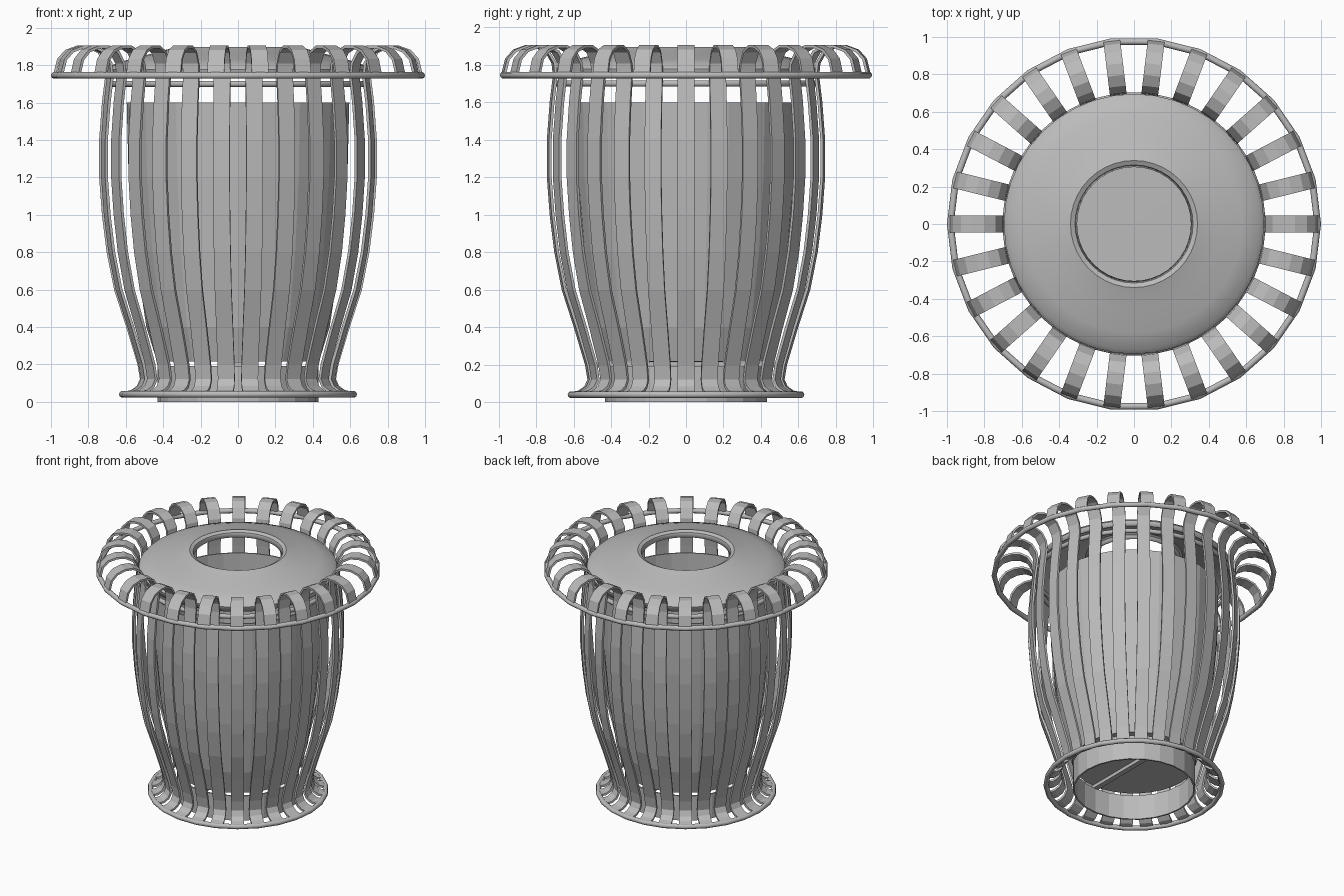
import bpy, bmesh, math
from mathutils import Vector, Matrix

if "Cube" in bpy.data.objects:
    bpy.data.objects.remove(bpy.data.objects["Cube"], do_unlink=True)

SLATS = 26
STEP = math.tau / SLATS

metal = bpy.data.materials.new("grey_metal")
metal.use_nodes = True
GREY = (0.5, 0.5, 0.5, 1)
metal.diffuse_color = GREY
metal.node_tree.nodes["Principled BSDF"].inputs["Base Color"].default_value = GREY


def finish(name, bm, thickness):
    """Turn a bmesh surface into an object with a solid wall."""
    bmesh.ops.remove_doubles(bm, verts=bm.verts, dist=0.0005)
    bmesh.ops.recalc_face_normals(bm, faces=bm.faces)
    mesh = bpy.data.meshes.new(name)
    bm.to_mesh(mesh)
    bm.free()
    mesh.materials.append(metal)
    obj = bpy.data.objects.new(name, mesh)
    bpy.context.collection.objects.link(obj)
    wall = obj.modifiers.new("wall", "SOLIDIFY")
    wall.thickness = thickness
    wall.offset = 0
    return obj


def smooth(obj, angle):
    bpy.ops.object.select_all(action="DESELECT")
    obj.select_set(True)
    bpy.context.view_layer.objects.active = obj
    bpy.ops.object.shade_smooth_by_angle(angle=math.radians(angle))


def lathe(name, profile, steps, thickness):
    """Revolve a (radius, height) profile round the z axis."""
    bm = bmesh.new()
    verts = [bm.verts.new((r, 0, z)) for r, z in profile]
    edges = [bm.edges.new(pair) for pair in zip(verts, verts[1:])]
    bmesh.ops.spin(bm, geom=verts + edges, cent=(0, 0, 0), axis=(0, 0, 1),
                   angle=math.tau, steps=steps)
    return finish(name, bm, thickness)


def ring(name, radius, z, tube):
    bpy.ops.mesh.primitive_torus_add(major_radius=radius, minor_radius=tube,
                                     major_segments=SLATS, minor_segments=10,
                                     location=(0, 0, z))
    obj = bpy.context.object
    obj.name = name
    obj.data.materials.append(metal)
    smooth(obj, 40)


# Bent slats: flared foot, bulging body and a hooked top
path = [(0.62, 0.045), (0.57, 0.055), (0.535, 0.08), (0.517, 0.12), (0.53, 0.2),
        (0.59, 0.4), (0.655, 0.6), (0.695, 0.8), (0.72, 1.0), (0.735, 1.2),
        (0.735, 1.4), (0.72, 1.6), (0.703, 1.74), (0.71, 1.81), (0.745, 1.87),
        (0.80, 1.897), (0.86, 1.897), (0.92, 1.875), (0.96, 1.83), (0.98, 1.75)]
bm = bmesh.new()
for i in range(SLATS):
    turn = Matrix.Rotation(i * STEP, 3, "Z")
    rows = [[bm.verts.new(turn @ Vector((r, side * 0.045, z))) for side in (-1, 1)]
            for r, z in path]
    for (a, b), (c, d) in zip(rows, rows[1:]):
        bm.faces.new((a, b, d, c))
finish("slats", bm, 0.015)

# Round rods that tie the slats together
ring("top_ring", 0.982, 1.745, 0.018)
ring("inner_ring", 0.69, 1.70, 0.017)
ring("bottom_ring", 0.618, 0.04, 0.018)

# Inner bin with a closed bottom
lathe("inner_bin", [(0, 0.22), (0.43, 0.22), (0.485, 0.4), (0.545, 0.8),
                    (0.58, 1.2), (0.59, 1.6)], 32, 0.01)

# Domed lid with a rolled opening
lid = lathe("lid", [(0.685, 1.74), (0.69, 1.775), (0.67, 1.795), (0.58, 1.825),
                    (0.46, 1.855), (0.37, 1.88), (0.34, 1.89), (0.32, 1.88),
                    (0.31, 1.85)], 40, 0.012)
smooth(lid, 35)

# Base collar and the bar under the bin
lathe("base_collar", [(0.425, 0), (0.425, 0.19)], 24, 0.012)
bpy.ops.mesh.primitive_cube_add(size=1, location=(0, 0, 0.2))
bar = bpy.context.object
bar.name = "support_bar"
bar.scale = (0.04, 0.98, 0.025)
bar.data.materials.append(metal)
